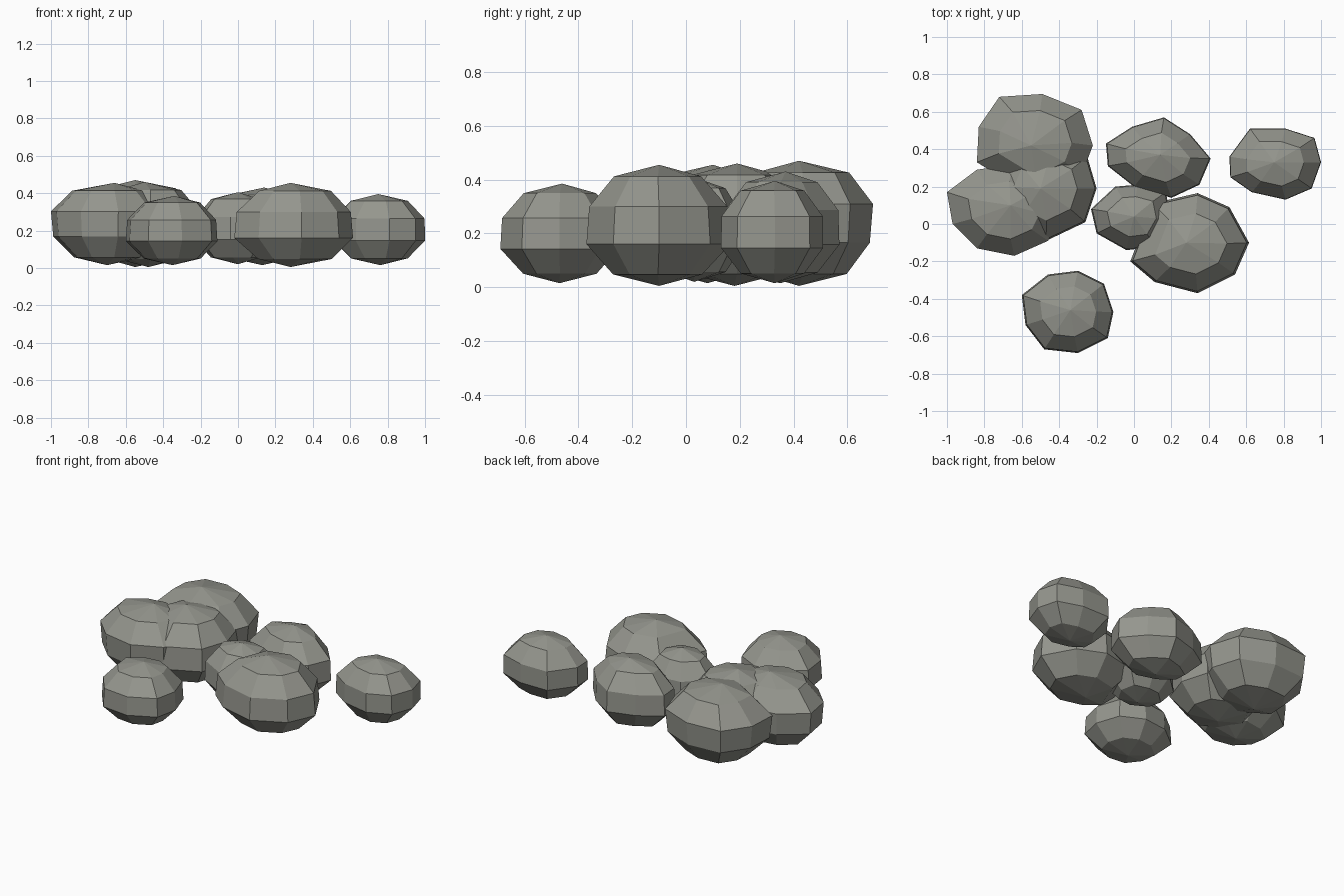
import bpy, bmesh, math

stone = bpy.data.materials.new("grey_stone")
stone.diffuse_color = (0.30, 0.305, 0.27, 1)


def rock(name, peak, base, z0, z1, upper, lower, outline):
    """Faceted boulder: four rings of one outline, closed by a fan above and below."""
    bm = bmesh.new()
    n = len(outline)
    mid = (z0 + z1) / 2
    half = (z1 - z0) / 2
    cx = sum(p[0] for p in outline) / n
    cy = sum(p[1] for p in outline) / n
    rings = []
    for deg, scale in ((144, 0.62 * lower), (108, lower), (72, upper), (36, 0.63 * upper)):
        z = mid + half * math.cos(math.radians(deg))
        rings.append([bm.verts.new((cx + (x - cx) * scale, cy + (y - cy) * scale, z))
                      for x, y in outline])
    bottom = bm.verts.new((*base, z0))
    top = bm.verts.new((*peak, z1))
    for i in range(n):
        j = (i + 1) % n
        for a, b in zip(rings, rings[1:]):
            bm.faces.new((a[i], a[j], b[j], b[i]))
        bm.faces.new((rings[0][j], rings[0][i], bottom))
        bm.faces.new((rings[-1][i], rings[-1][j], top))
    bmesh.ops.recalc_face_normals(bm, faces=bm.faces)
    mesh = bpy.data.meshes.new(name)
    bm.to_mesh(mesh)
    bm.free()
    mesh.materials.append(stone)
    obj = bpy.data.objects.new(name, mesh)
    bpy.context.collection.objects.link(obj)


# Cluster of three large rocks on the left
rock("rock_back_left", (-0.55, 0.42), (-0.55, 0.42), 0.005, 0.47, 1.0, 0.95,
     [(-0.83, 0.52), (-0.72, 0.68), (-0.49, 0.695), (-0.28, 0.61),
      (-0.22, 0.42), (-0.28, 0.26), (-0.53, 0.14), (-0.84, 0.33)])
rock("rock_left", (-0.66, 0.10), (-0.70, 0.08), 0.015, 0.455, 1.0, 0.96,
     [(-1.0, 0.17), (-0.84, 0.29), (-0.65, 0.32), (-0.45, 0.22),
      (-0.39, 0.05), (-0.46, -0.09), (-0.64, -0.17), (-0.84, -0.13), (-0.97, 0.0)])
rock("rock_left_inner", (-0.50, 0.19), (-0.48, 0.18), 0.005, 0.46, 0.97, 1.0,
     [(-0.20, 0.19), (-0.25, 0.36), (-0.45, 0.45), (-0.68, 0.38),
      (-0.76, 0.20), (-0.65, 0.0), (-0.47, -0.09), (-0.26, 0.01)])

# Cluster of three rocks in the middle
rock("rock_front_middle", (0.28, -0.10), (0.28, -0.10), 0.005, 0.455, 0.96, 1.0,
     [(-0.02, -0.20), (0.11, -0.31), (0.34, -0.37), (0.54, -0.27),
      (0.615, -0.10), (0.51, 0.09), (0.34, 0.165), (0.10, 0.11)])
rock("rock_small_middle", (0.0, 0.04), (0.0, 0.03), 0.02, 0.405, 0.97, 1.0,
     [(-0.23, 0.08), (-0.10, 0.20), (0.02, 0.21), (0.17, 0.17),
      (0.20, 0.02), (0.12, -0.12), (-0.04, -0.14), (-0.20, -0.05)])
rock("rock_back_middle", (0.14, 0.37), (0.13, 0.35), 0.015, 0.43, 0.98, 1.0,
     [(-0.15, 0.43), (-0.01, 0.52), (0.16, 0.57), (0.30, 0.48),
      (0.41, 0.35), (0.35, 0.21), (0.20, 0.14), (0.0, 0.20), (-0.14, 0.31)])

# Two loose rocks
rock("rock_right", (0.75, 0.33), (0.76, 0.33), 0.015, 0.395, 0.99, 1.0,
     [(0.51, 0.36), (0.62, 0.51), (0.81, 0.51), (0.965, 0.46),
      (1.0, 0.33), (0.95, 0.19), (0.81, 0.13), (0.63, 0.17), (0.515, 0.25)])
rock("rock_front_left", (-0.34, -0.46), (-0.35, -0.47), 0.015, 0.385, 0.97, 1.0,
     [(-0.60, -0.38), (-0.46, -0.27), (-0.30, -0.25), (-0.16, -0.32),
      (-0.11, -0.47), (-0.14, -0.61), (-0.30, -0.69), (-0.48, -0.67), (-0.58, -0.54)])
